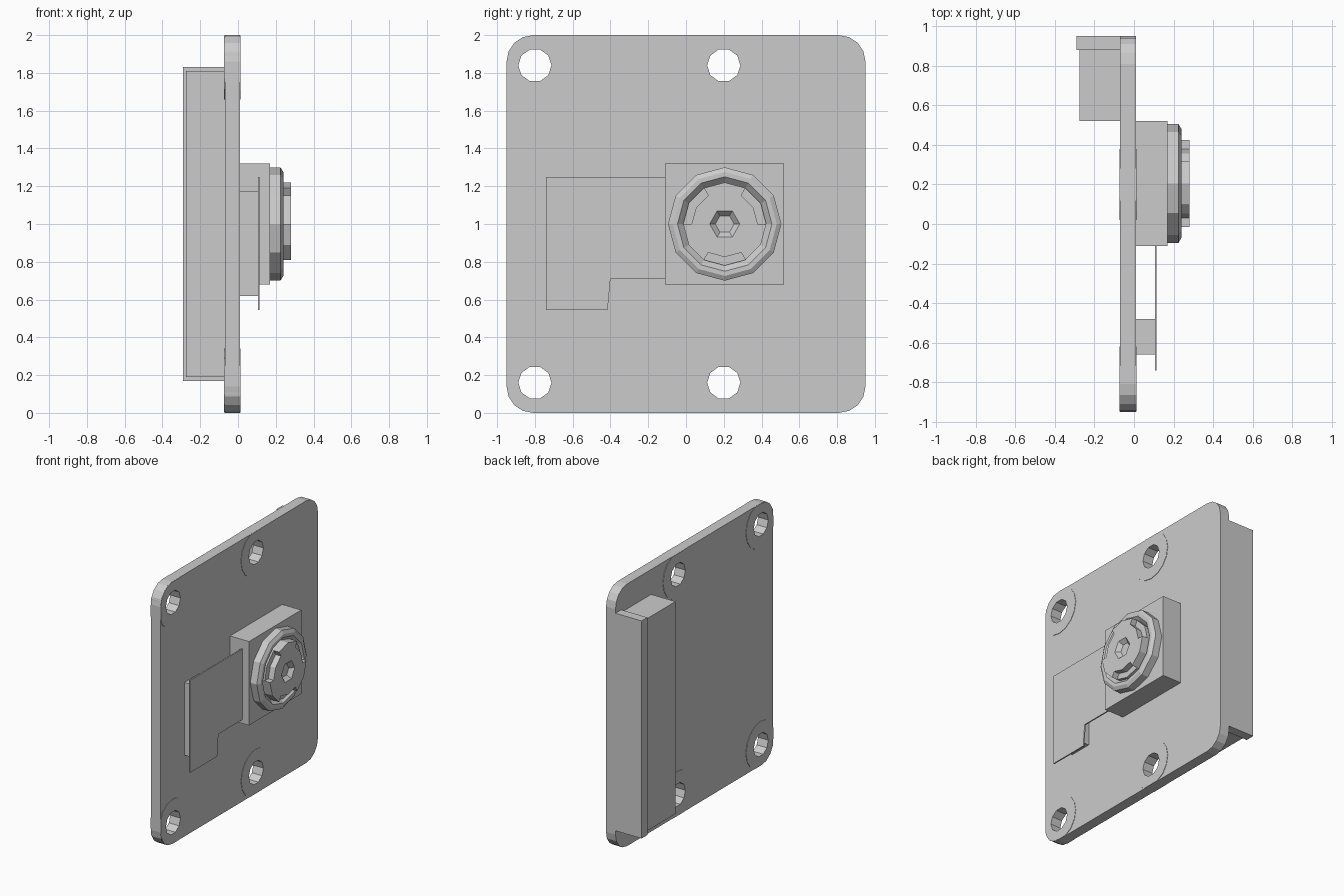
import bpy, bmesh, math
from mathutils import Matrix, Vector

if "Cube" in bpy.data.objects:
    bpy.data.objects.remove(bpy.data.objects["Cube"])

grey = bpy.data.materials.new("plain_grey")
grey.diffuse_color = (0.6, 0.6, 0.6, 1)
grey.use_nodes = True
grey.node_tree.nodes["Principled BSDF"].inputs["Base Color"].default_value = grey.diffuse_color

# Plates are drawn in (y, z) and thickened along x
TO_YZ = Matrix(((0, 0, 1, 0), (1, 0, 0, 0), (0, 1, 0, 0), (0, 0, 0, 1)))


def finish(name, bm):
    bmesh.ops.remove_doubles(bm, verts=bm.verts, dist=1e-5)
    bmesh.ops.recalc_face_normals(bm, faces=bm.faces)
    for f in bm.faces:
        f.smooth = False
    me = bpy.data.meshes.new(name)
    bm.to_mesh(me)
    me.materials.clear()
    me.materials.append(grey)
    ob = bpy.data.objects.new(name, me)
    bpy.context.collection.objects.link(ob)
    return ob


def box(name, x, y, z):
    bm = bmesh.new()
    bmesh.ops.create_cube(bm, size=1)
    for v in bm.verts:
        v.co = [a + (b - a) * (c + 0.5) for (a, b), c in zip((x, y, z), v.co)]
    return finish(name, bm)


def plate(name, x0, x1, *loops):
    """Filled outline with holes, extruded from x0 to x1."""
    cu = bpy.data.curves.new(name + "_outline", 'CURVE')
    cu.dimensions = '2D'
    cu.fill_mode = 'BOTH'
    cu.extrude = (x1 - x0) / 2
    for loop in loops:
        s = cu.splines.new('POLY')
        s.points.add(len(loop) - 1)
        for p, (y, z) in zip(s.points, loop):
            p.co = (y, z, 0, 1)
        s.use_cyclic_u = True
    tmp = bpy.data.objects.new(name + "_tmp", cu)
    bpy.context.collection.objects.link(tmp)
    bpy.context.view_layer.update()
    me = bpy.data.meshes.new_from_object(tmp)
    bm = bmesh.new()
    bm.from_mesh(me)
    bpy.data.objects.remove(tmp)
    bpy.data.meshes.remove(me)
    bm.transform(Matrix.Translation(((x0 + x1) / 2, 0, 0)) @ TO_YZ)
    return finish(name, bm)


def ring(cy, cz, r, n, turn=0.0):
    return [(cy + r * math.cos(turn + 2 * math.pi * i / n),
             cz + r * math.sin(turn + 2 * math.pi * i / n)) for i in range(n)]


def lathe(name, cy, cz, profile, n, turn=0.0):
    """Spin (radius, x) points about an axis along x."""
    bm = bmesh.new()
    rows = [[bm.verts.new((x, y, z)) for y, z in ring(cy, cz, max(r, 1e-7), n, turn)]
            for r, x in profile]
    for a, b in zip(rows, rows[1:]):
        for i in range(n):
            j = (i + 1) % n
            bm.faces.new((a[i], a[j], b[j], b[i]))
    return finish(name, bm)


# Circuit board with rounded corners and four mounting holes
R = 0.14
HY, HZ = 0.95, 1.0
outline = []
for k, (sy, sz) in enumerate(((1, 1), (-1, 1), (-1, -1), (1, -1))):
    for i in range(5):
        a = math.pi / 2 * (k + i / 4)
        outline.append((sy * (HY - R) + R * math.cos(a),
                        1 + sz * (HZ - R) + R * math.sin(a)))
holes = [(y, z) for y in (-0.8, 0.2) for z in (0.16, 1.84)]
plate("circuit_board", -0.07, 0.01, outline, *[ring(y, z, 0.09, 10) for y, z in holes])


# Slightly raised pads round the holes, kept inside the board outline
def inside(p):
    p = Vector(p)
    q = Vector((max(-HY + R, min(HY - R, p.x)), max(R, min(2 - R, p.y))))
    d = p - q
    return tuple(q + d * min(1, (R - 0.001) / d.length)) if d.length > 0 else tuple(p)


for n, (y, z) in enumerate(holes):
    plate(f"mounting_pad_{n + 1}", -0.073, 0.013,
          [inside(p) for p in ring(y, z, 0.18, 16)], ring(y, z, 0.088, 10))

# Ribbon connector on the back
box("connector_body", (-0.275, -0.07), (0.52, 0.88), (0.19, 1.81))
box("connector_latch", (-0.29, -0.07), (0.88, 0.95), (0.17, 1.83))

# Camera housing, flex strip and its small socket on the front
box("camera_housing", (0.01, 0.17), (-0.11, 0.52), (0.68, 1.32))
box("flex_socket", (0.01, 0.105), (-0.66, -0.48), (0.62, 1.175))
plate("flex_strip", 0.105, 0.115,
      [(-0.74, 0.545), (-0.415, 0.545), (-0.40, 0.71), (-0.11, 0.71),
       (-0.11, 1.25), (-0.74, 1.25)])

# Lens barrel with a sloped inner groove
CY, CZ = 0.205, 1.0
lathe("lens_barrel", CY, CZ,
      [(0.3, 0.17), (0.3, 0.225), (0.275, 0.24), (0.25, 0.24), (0.22, 0.21), (0, 0.21)], 12)

# Lens core with three notches in its rim and a hexagonal opening
core = []
for k in range(3):
    for deg, r in ((0, 0.22), (0, 0.175), (30, 0.175), (60, 0.175), (60, 0.22), (90, 0.22)):
        a = math.radians(deg + 120 * k)
        core.append((CY + r * math.cos(a), CZ + r * math.sin(a)))
plate("lens_core", 0.21, 0.28, core, ring(CY, CZ, 0.08, 6))
plate("lens_core_step", 0.21, 0.235, ring(CY, CZ, 0.22, 12), ring(CY, CZ, 0.08, 6))
lathe("lens_opening", CY, CZ, [(0.08, 0.28), (0.05, 0.25), (0, 0.25)], 6)
